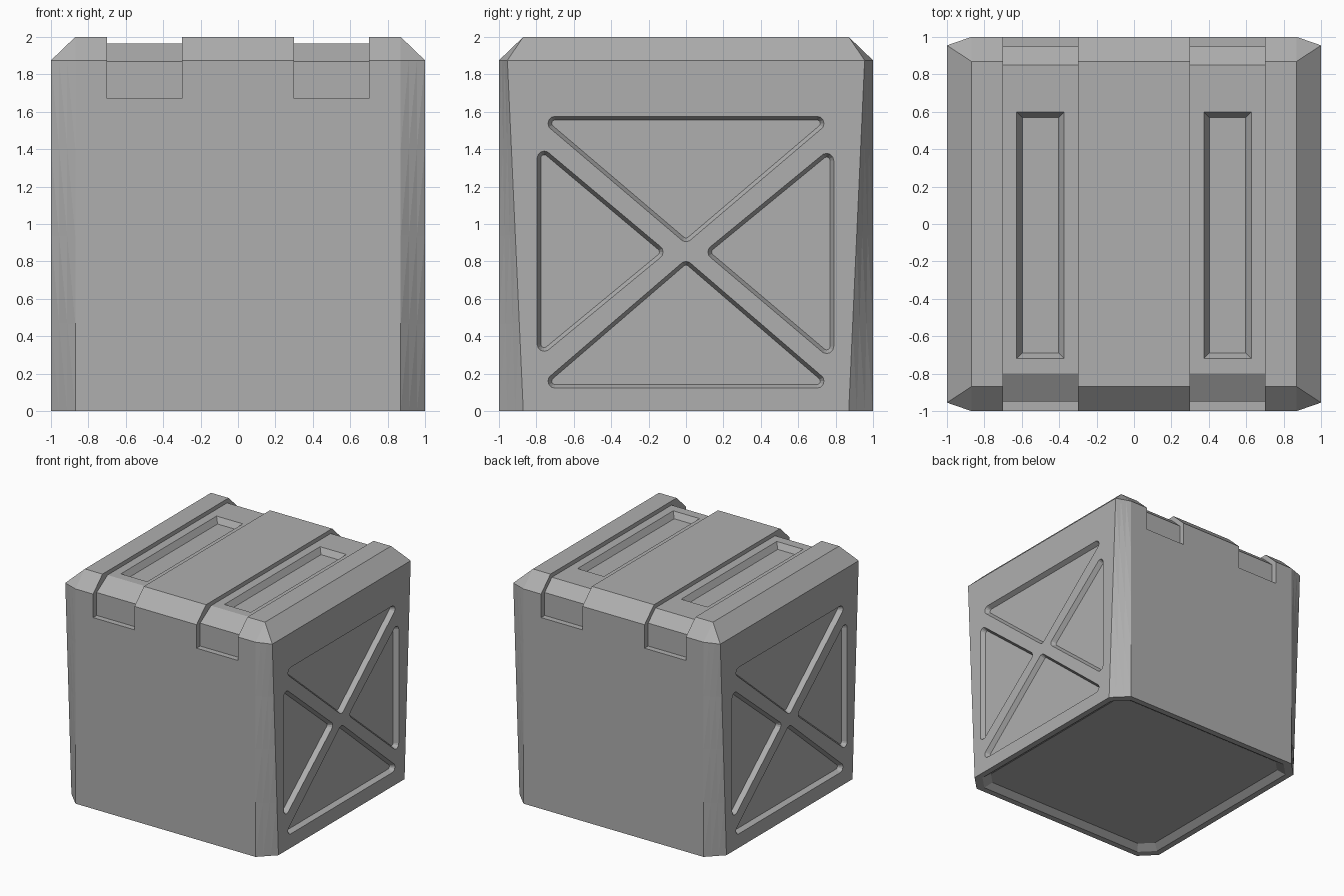
import bpy, bmesh
from math import cos, sin, pi

if "Cube" in bpy.data.objects:
    bpy.data.objects.remove(bpy.data.objects["Cube"])


def finish(name, bm):
    bmesh.ops.recalc_face_normals(bm, faces=bm.faces)
    mesh = bpy.data.meshes.new(name)
    bm.to_mesh(mesh)
    bm.free()
    ob = bpy.data.objects.new(name, mesh)
    bpy.context.collection.objects.link(ob)
    return ob


def hull(name, points):
    bm = bmesh.new()
    for p in points:
        bm.verts.new(p)
    bmesh.ops.convex_hull(bm, input=bm.verts[:])
    bmesh.ops.dissolve_limit(bm, angle_limit=0.002, verts=bm.verts[:], edges=bm.edges[:])
    return finish(name, bm)


def extrude_x(name, profile, x0, x1):
    bm = bmesh.new()
    face = bm.faces.new([bm.verts.new((x0, y, z)) for y, z in profile])
    ext = bmesh.ops.extrude_face_region(bm, geom=[face])
    bmesh.ops.translate(bm, vec=(x1 - x0, 0, 0),
                        verts=[v for v in ext["geom"] if isinstance(v, bmesh.types.BMVert)])
    return finish(name, bm)


def octagon(a, b, z, steps=1):
    # Ring with cut corners, each cut running between a and b in equal steps
    pts = []
    for sx, sy in ((1, 1), (-1, 1), (-1, -1), (1, -1)):
        corner = []
        for k in range(steps + 1):
            t = k / steps
            corner.append((sx * (a[0] + (b[0] - a[0]) * t), sy * (a[1] + (b[1] - a[1]) * t), z))
        pts += corner if sx * sy > 0 else corner[::-1]
    return pts


def cut(target, cutter):
    cutter.hide_render = True
    mod = target.modifiers.new("cut", "BOOLEAN")
    mod.operation = "DIFFERENCE"
    mod.solver = "EXACT"
    mod.object = cutter
    bpy.context.view_layer.objects.active = target
    bpy.ops.object.modifier_apply(modifier=mod.name)
    bpy.data.objects.remove(cutter)


# Crate body: corner chamfers that twist slightly as they narrow upward
COLS, LEVELS = 3, 4
bm = bmesh.new()
rings = []
for i in range(LEVELS + 1):
    t = i / LEVELS
    ring = octagon((1, .87 + .085 * t), (.87, 1), 1.875 * t, COLS)
    rings.append([bm.verts.new(p) for p in ring])
n = len(rings[0])
for low, high in zip(rings, rings[1:]):
    for k in range(n):
        bm.faces.new((low[k], low[(k + 1) % n], high[(k + 1) % n], high[k]))
bm.faces.new(rings[0])

# Bevelled lid rim and flat top
top = [bm.verts.new((x, y, 2)) for x, y in ((.87, .87), (-.87, .87), (-.87, -.87), (.87, -.87))]
rim = rings[-1]
for c in range(4):
    first = c * (COLS + 1)
    last = first + COLS
    for k in range(first, last):
        bm.faces.new((rim[k], rim[k + 1], top[c]))
    bm.faces.new((rim[last], rim[(last + 1) % n], top[(c + 1) % 4], top[c]))
bm.faces.new(top)
bmesh.ops.dissolve_limit(bm, angle_limit=0.001, verts=bm.verts[:], edges=bm.edges[:])
bmesh.ops.triangulate(bm, faces=[f for f in bm.faces if len(f.verts) == 4])
crate = finish("crate", bm)

# Sunken underside with sloped walls
cut(crate, hull("base_recess", octagon((.99, .86), (.86, .99), -.03)
                + octagon((.89, .79), (.79, .89), .04)))

# Strap channels over the lid, each with a long pocket
strap = [(-1.2, 1.67), (-.95, 1.67), (-.95, 1.87), (-.8, 1.965), (.85, 1.965),
         (.95, 1.87), (.95, 1.67), (1.2, 1.67), (1.2, 2.2), (-1.2, 2.2)]
for s in (-1, 1):
    cut(crate, extrude_x("strap_channel", strap, s * .5 - .2, s * .5 + .2))
    pocket = []
    for z, grow in ((1.915, 0), (2.015, .06)):
        for sx in (-1, 1):
            x = s * .5 + sx * (.097 + grow)
            pocket += [(x, -.69 - grow, z), (x, .57 + grow, z)]
    cut(crate, hull("lid_pocket", pocket))

# Rounded triangular panels between the crossed braces of each side
triangles = [
    [(-.70, 1.538), (.70, 1.538), (0, .943)],
    [(-.70, .16), (.70, .16), (0, .762)],
    [(-.758, 1.352), (-.758, .357), (-.16, .85)],
    [(.752, 1.34), (.752, .345), (.155, .85)],
]
for side in (-1, 1):
    for tri in triangles:
        pts = []
        for depth, r in ((.96, .018), (1.04, .058)):
            for y, z in tri:
                pts += [(side * depth, y + r * cos(k * pi / 6), z + r * sin(k * pi / 6))
                        for k in range(12)]
        cut(crate, hull("side_panel", pts))

# Mid grey paint
grey = bpy.data.materials.new("grey_paint")
grey.diffuse_color = (.43, .43, .43, 1)
grey.use_nodes = True
grey.node_tree.nodes["Principled BSDF"].inputs["Base Color"].default_value = grey.diffuse_color
crate.data.materials.clear()
crate.data.materials.append(grey)
for poly in crate.data.polygons:
    poly.material_index = 0
